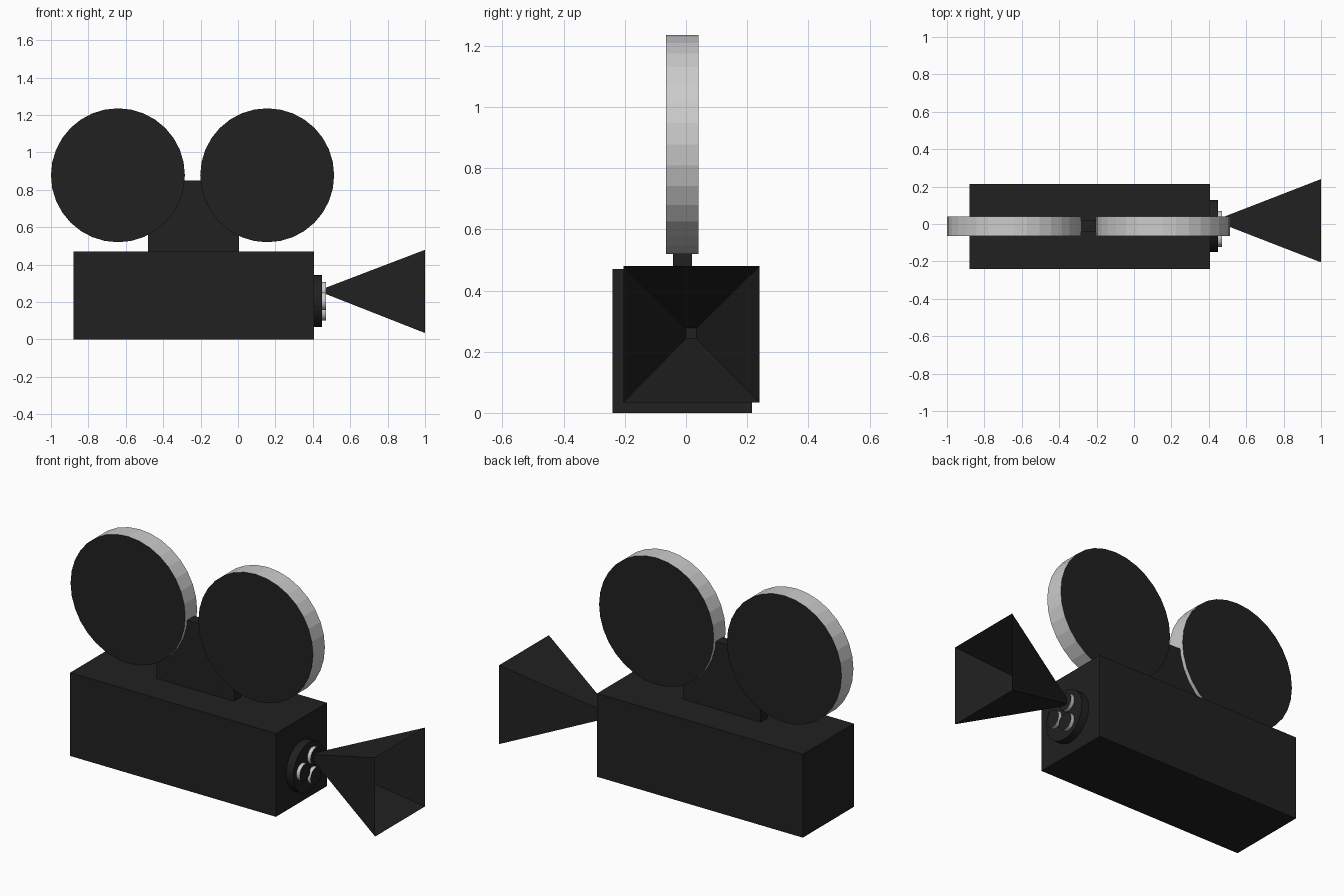
import bpy, bmesh, math
from mathutils import Matrix

if "Cube" in bpy.data.objects:
    bpy.data.objects.remove(bpy.data.objects["Cube"])

dark = bpy.data.materials.new("dark_paint")
dark.diffuse_color = (0.015, 0.015, 0.015, 1)
dark.use_nodes = True
dark.node_tree.nodes["Principled BSDF"].inputs["Base Color"].default_value = dark.diffuse_color
grey = bpy.data.materials.new("bare_metal")
grey.diffuse_color = (0.8, 0.8, 0.8, 1)
grey.use_nodes = True
grey.node_tree.nodes["Principled BSDF"].inputs["Base Color"].default_value = grey.diffuse_color


def finish(name, bm, mats):
    mesh = bpy.data.meshes.new(name)
    bm.to_mesh(mesh)
    bm.free()
    for m in mats:
        mesh.materials.append(m)
    obj = bpy.data.objects.new(name, mesh)
    bpy.context.collection.objects.link(obj)
    return obj


def box(name, lo, hi):
    bm = bmesh.new()
    bmesh.ops.create_cube(bm, size=1)
    for v in bm.verts:
        v.co = [(a + b) / 2 + c * (b - a) for a, b, c in zip(lo, hi, v.co)]
    return finish(name, bm, [dark])


def disc(name, centre, radius, depth, axis, rim):
    """Closed cylinder along x or y, with dark faces and its own rim material."""
    bm = bmesh.new()
    bmesh.ops.create_cone(bm, cap_ends=True, segments=32, radius1=radius,
                          radius2=radius, depth=depth)
    for f in bm.faces:
        f.material_index = 0 if len(f.verts) > 4 else 1
    turn = Matrix.Rotation(math.pi / 2, 4, 'Y' if axis == 'x' else 'X')
    bm.transform(Matrix.Translation(centre) @ turn)
    return finish(name, bm, [dark, rim])


# Camera body and the bracket that carries the reels
box("camera_body", (-0.88, -0.24, 0), (0.405, 0.215, 0.47))
box("reel_bracket", (-0.48, -0.043, 0.47), (0.005, 0.019, 0.85))

# Film reels
for name, x in (("rear_reel", -0.642), ("front_reel", 0.156)):
    disc(name, (x, -0.012, 0.878), 0.358, 0.106, 'y', grey)

# Lens turret with three lenses
ty, tz = -0.01, 0.205
disc("lens_turret", (0.4275, ty, tz), 0.139, 0.045, 'x', dark)
for i in range(3):
    a = math.radians(60 + 120 * i)
    disc(f"lens_{i + 1}", (0.46, ty + 0.065 * math.cos(a), tz + 0.065 * math.sin(a)),
         0.047, 0.022, 'x', grey)

# Open, thin-walled square hood flaring from the upper lens
bm = bmesh.new()
rings = []
for x, y, z, h in ((0.47, 0.0175, 0.26, 0.017), (1.0, 0.0175, 0.257, 0.2225)):
    rings.append([bm.verts.new((x, y + h * sy, z + h * sz))
                  for sy, sz in ((-1, -1), (1, -1), (1, 1), (-1, 1))])
for i in range(4):
    j = (i + 1) % 4
    bm.faces.new((rings[0][j], rings[0][i], rings[1][i], rings[1][j]))
bmesh.ops.recalc_face_normals(bm, faces=bm.faces)
finish("lens_hood", bm, [dark])
